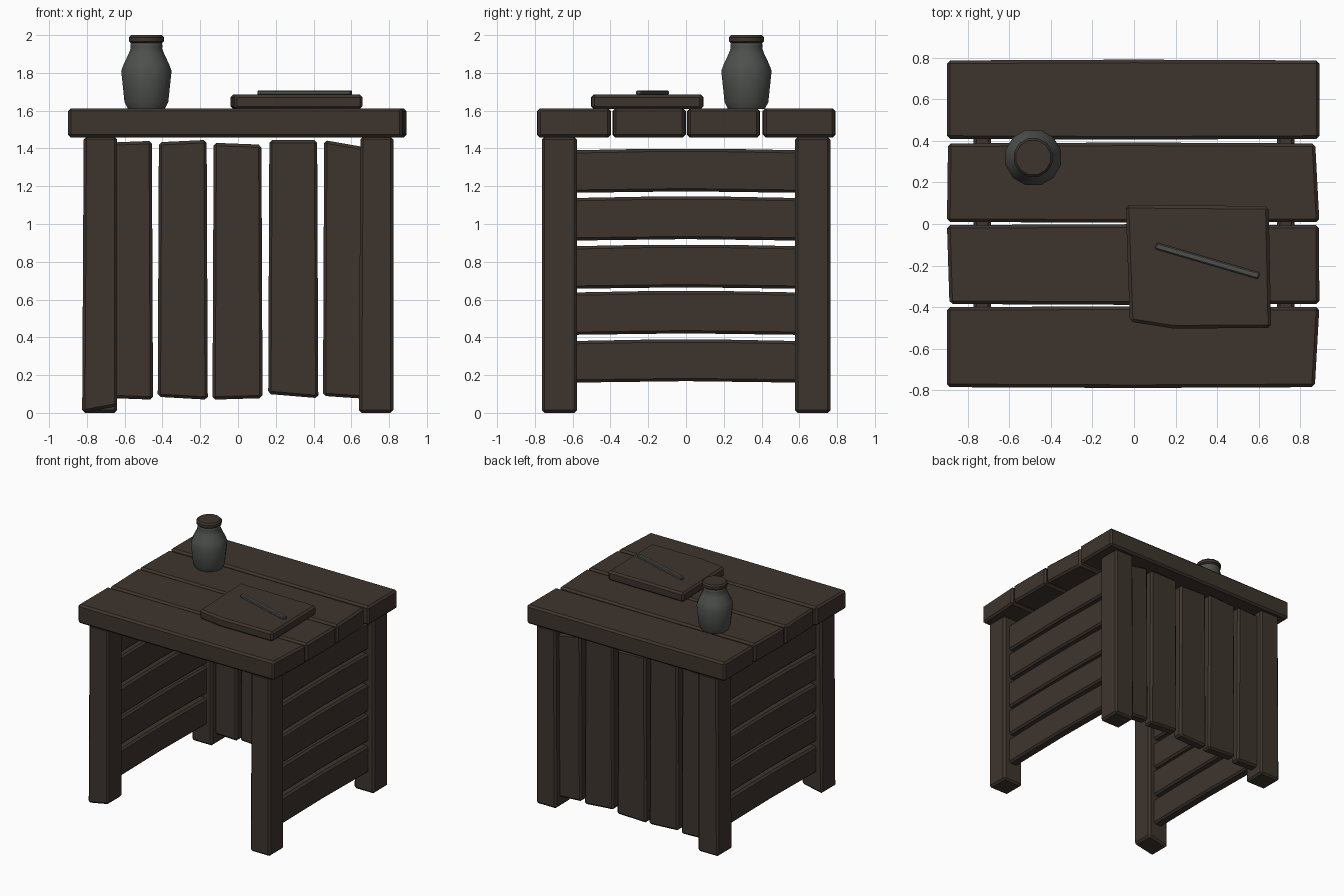
import bpy, bmesh, math

if "Cube" in bpy.data.objects:
    bpy.data.objects.remove(bpy.data.objects["Cube"])


def material(name, rgb):
    m = bpy.data.materials.new(name)
    m.diffuse_color = (*rgb, 1)
    m.use_nodes = True
    m.node_tree.nodes["Principled BSDF"].inputs["Base Color"].default_value = m.diffuse_color
    return m


wood = material("dark wood", (0.048, 0.035, 0.027))
clay = material("grey clay", (0.075, 0.080, 0.074))
lid_brown = material("lid brown", (0.048, 0.034, 0.026))


def finish(name, bm, mat):
    bmesh.ops.recalc_face_normals(bm, faces=bm.faces[:])
    me = bpy.data.meshes.new(name)
    bm.to_mesh(me)
    bm.free()
    me.materials.append(mat)
    ob = bpy.data.objects.new(name, me)
    bpy.context.collection.objects.link(ob)
    return ob


def prism(name, outline, axis, lo, hi, mat=wood, bevel=0.015):
    """Extrude a 2D outline along an axis (0, 1 or 2) and chamfer its edges."""
    bm = bmesh.new()
    rings = []
    for d in (lo, hi):
        ring = []
        for p in outline:
            co = list(p)
            co.insert(axis, d)
            ring.append(bm.verts.new(co))
        rings.append(ring)
        bm.faces.new(ring)
    n = len(outline)
    for i in range(n):
        j = (i + 1) % n
        bm.faces.new((rings[0][i], rings[0][j], rings[1][j], rings[1][i]))
    ob = finish(name, bm, mat)
    mod = ob.modifiers.new("chamfer", 'BEVEL')
    mod.width, mod.segments, mod.limit_method = bevel, 1, 'ANGLE'
    return ob


def lathe(name, profile, centre, sides, mat):
    """Spin (radius, z) points around a vertical axis and cap both ends."""
    bm = bmesh.new()
    rings = []
    for r, z in profile:
        rings.append([bm.verts.new((centre[0] + r * math.cos(2 * math.pi * (i + .5) / sides),
                                    centre[1] + r * math.sin(2 * math.pi * (i + .5) / sides), z))
                      for i in range(sides)])
    for a, b in zip(rings, rings[1:]):
        for i in range(sides):
            j = (i + 1) % sides
            bm.faces.new((a[i], a[j], b[j], b[i]))
    bm.faces.new(rings[0])
    bm.faces.new(rings[-1])
    ob = finish(name, bm, mat)
    for p in ob.data.polygons:
        p.use_smooth = True
    ob.data.set_sharp_from_angle(angle=math.radians(35))
    return ob


# table top planks: y range, then x of the left and right ends at low and high y
for y0, y1, l0, l1, r0, r1 in ((-0.785, -0.4, -0.9, -0.9, 0.87, 0.892),
                               (-0.385, -0.005, -0.888, -0.9, 0.892, 0.89),
                               (0.01, 0.388, -0.9, -0.895, 0.892, 0.872),
                               (0.41, 0.787, -0.9, -0.9, 0.892, 0.892)):
    prism("top_plank", [(l0, y0), (0, y0 - 0.004), (r0, y0), (r1, y1), (0, y1 + 0.004), (l1, y1)],
          2, 1.458, 1.612)

# legs, the front left one with a slanted foot
for x0, x1 in ((-0.825, -0.64), (0.64, 0.822)):
    for y0, y1, tag in ((-0.763, -0.577, "front"), (0.577, 0.765, "back")):
        slant = 0.035 if x0 < 0 and tag == "front" else 0.0
        prism(tag + "_leg", [(x0, 0), (x1, slant), (x1, 1.462), (x0 + 0.008, 1.462)], 1, y0, y1)

# horizontal slats on both sides
for side in (-1, 1):
    for z0, z1 in ((0.16, 0.388), (0.413, 0.645), (0.657, 0.89), (0.912, 1.145), (1.165, 1.398)):
        prism("side_slat", [(-0.62, z0), (0, z0 + 0.008), (0.62, z0),
                            (0.62, z1 - 0.008), (0.2, z1), (-0.2, z1), (-0.62, z1 - 0.008)],
              0, side * 0.73 - 0.042, side * 0.73 + 0.042)

# upright boards closing the back: x range, bottom left/right, top left/right
for x0, x1, b0, b1, t0, t1 in ((-0.715, -0.45, 0.08, 0.07, 1.43, 1.44),
                               (-0.425, -0.16, 0.085, 0.07, 1.433, 1.445),
                               (-0.135, 0.13, 0.07, 0.078, 1.43, 1.42),
                               (0.16, 0.425, 0.1, 0.078, 1.444, 1.444),
                               (0.45, 0.715, 0.09, 0.072, 1.444, 1.4)):
    prism("back_board", [(x0, b0), (x1, b1), (x1 - 0.006, t1), (x0 + 0.006, t0)], 1, 0.628, 0.712)

# writing board lying on the table, with a thin stylus on it
prism("writing_board", [(-0.04, 0.092), (0.648, 0.086), (0.66, -0.5), (0.19, -0.503), (-0.02, -0.47)],
      2, 1.608, 1.686)
ax, ay, bx, by = 0.105, -0.105, 0.602, -0.25
k = 0.016 / math.hypot(bx - ax, by - ay)
nx, ny = (ay - by) * k, (bx - ax) * k
prism("stylus", [(ax - nx, ay - ny), (bx - nx, by - ny), (bx + nx, by + ny), (ax + nx, ay + ny)],
      2, 1.682, 1.708, clay, 0.006)

# clay jar with a lid
lathe("jar", [(0.1, 1.608), (0.12, 1.645), (0.128, 1.72), (0.138, 1.81), (0.125, 1.845), (0.098, 1.9),
              (0.086, 1.93), (0.088, 1.94), (0.086, 1.955), (0.08, 1.965)], (-0.485, 0.32), 12, clay)
lathe("jar_lid", [(0.085, 1.958), (0.096, 1.967), (0.096, 1.988), (0.085, 2.0)],
      (-0.485, 0.32), 12, lid_brown)
